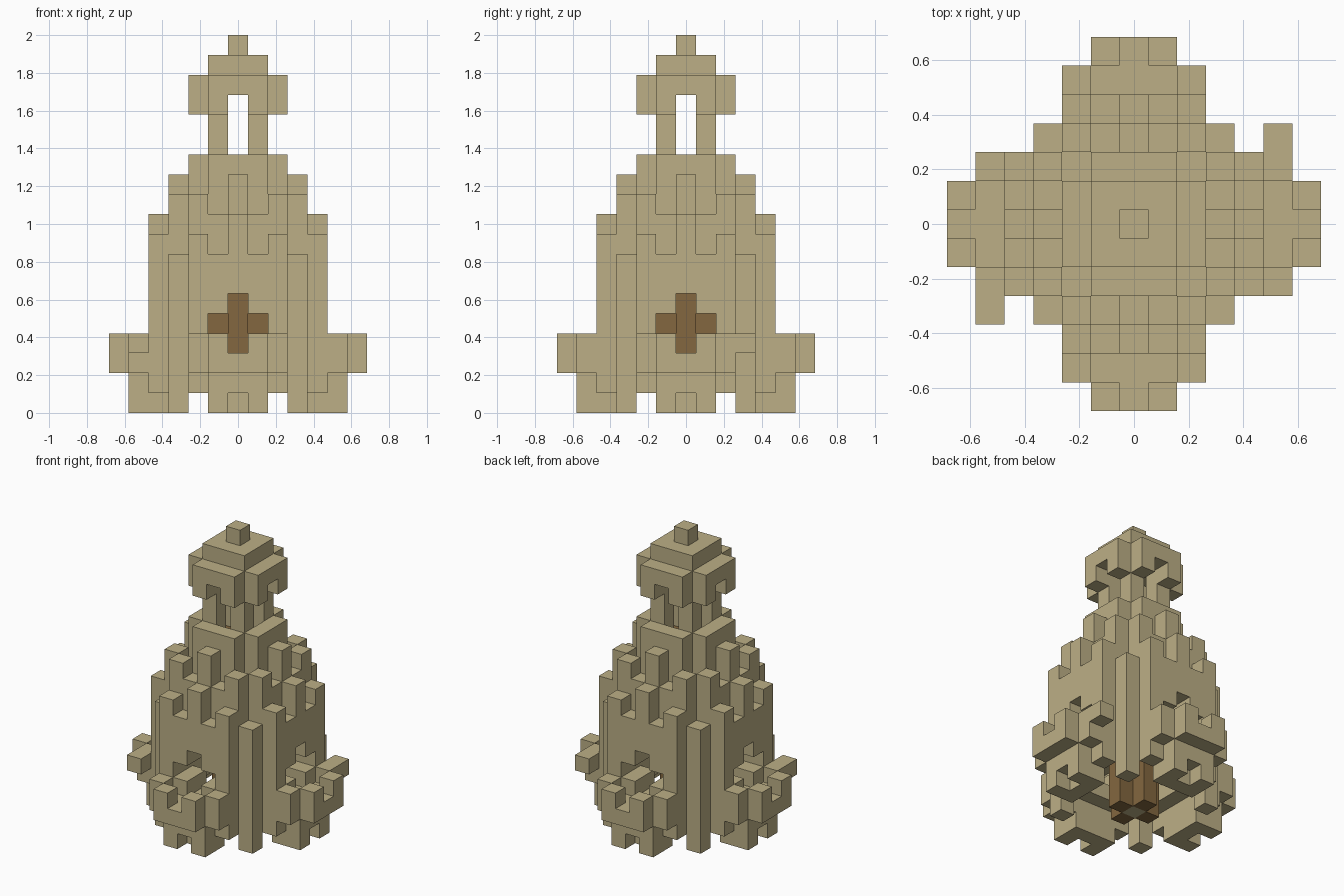
import bpy, bmesh
from mathutils import Vector

if "Cube" in bpy.data.objects:
    bpy.data.objects.remove(bpy.data.objects["Cube"], do_unlink=True)

U = 2 / 19  # edge of one block


def material(name, rgb):
    m = bpy.data.materials.new(name)
    m.use_nodes = True
    m.diffuse_color = (*rgb, 1)
    m.node_tree.nodes["Principled BSDF"].inputs["Base Color"].default_value = (*rgb, 1)
    return m


STONE = material("pale olive", (0.503, 0.429, 0.238))
BROWN = material("warm brown", (0.227, 0.136, 0.050))


def box(xs, ys, zs):
    """Blocks in inclusive index ranges."""
    return {(x, y, z) for x in range(xs[0], xs[1] + 1)
            for y in range(ys[0], ys[1] + 1) for z in range(zs[0], zs[1] + 1)}


def four(cells):
    """Repeat blocks on all four sides."""
    out = set()
    for x, y, z in cells:
        out |= {(x, y, z), (-y, x, z), (-x, -y, z), (y, -x, z)}
    return out


def mirror(cells):
    return cells | {(-x, y, z) for x, y, z in cells}


def plus(z0, z1):
    return box((0, 0), (-1, 1), (z0, z1)) | box((-1, 1), (0, 0), (z0, z1))


# Cross-shaped window tunnel through each side
window = box((0, 0), (-4, -2), (3, 5)) | box((-1, 1), (-4, -2), (4, 4))


def battlement(y, bottom, top):
    """One side of a wall with three raised teeth."""
    return (box((0, 0), (y, y), (bottom, top))
            | mirror(box((2, 2), (y, y), (bottom, top - 1)))
            | mirror(box((1, 1), (y, y), (bottom, top - 2))))


parts = {}
parts["outer_wall"] = four(battlement(-4, 1, 9) - window)
parts["upper_wall"] = four((battlement(-3, 2, 11) | box((2, 2), (-2, -2), (2, 9))) - window)
parts["corner_pillars"] = four(box((3, 3), (-3, -3), (0, 7)))

# Collar around the top opening
parts["collar"] = four(box((-1, 1), (-2, -2), (9, 12)) | box((1, 1), (-1, -1), (9, 12)))

# Basin-like balconies with their feet
balcony = (box((-2, 2), (-5, -5), (2, 2)) | box((-1, 1), (-6, -6), (2, 2))
           | mirror(box((2, 2), (-5, -5), (3, 3)) | box((1, 1), (-6, -6), (3, 3))))
parts["balconies"] = four(balcony)
parts["feet"] = four(box((-1, 1), (-5, -5), (1, 1)) | box((-1, 1), (-4, -4), (0, 0))
                     | mirror(box((1, 1), (-5, -5), (0, 0))))
parts["side_tabs"] = {(5, 3, 3), (-5, -3, 3)}

# Lantern head on four posts
parts["head_posts"] = four(box((1, 1), (1, 1), (13, 15)))
parts["head"] = (four(mirror(box((1, 1), (-2, -2), (15, 15))))
                 | box((-1, 1), (-2, 2), (16, 16)) | box((-2, 2), (-1, 1), (16, 16)))
parts["head_cap"] = box((-1, 1), (-1, 1), (17, 17))
parts["finial"] = {(0, 0, 18)}

# Inner core, seen through the openings
parts["base_plug"] = {(0, 0, 0)}
parts["core"] = plus(0, 11) - parts["base_plug"]

solid = set().union(*parts.values())
DIRS = [Vector(d) for d in ((1, 0, 0), (-1, 0, 0), (0, 1, 0), (0, -1, 0), (0, 0, 1), (0, 0, -1))]


def build(name, cells, mat):
    """Mesh of the exposed faces of a set of blocks."""
    bm = bmesh.new()
    for c in sorted(cells):
        mid = Vector(c) + Vector((0, 0, 0.5))
        for n in DIRS:
            if tuple(int(a + b) for a, b in zip(c, n)) in solid:
                continue
            a = Vector((n.y, n.z, n.x)) / 2
            b = n.cross(a)
            corners = (-a - b, a - b, a + b, -a + b)
            bm.faces.new([bm.verts.new((mid + n / 2 + k) * U) for k in corners])
    bmesh.ops.remove_doubles(bm, verts=bm.verts, dist=U / 100)
    bmesh.ops.dissolve_limit(bm, angle_limit=0.01, verts=bm.verts, edges=bm.edges)
    mesh = bpy.data.meshes.new(name)
    bm.to_mesh(mesh)
    bm.free()
    mesh.materials.append(mat)
    bpy.context.collection.objects.link(bpy.data.objects.new(name, mesh))


for name, cells in parts.items():
    build(name, cells, BROWN if name == "core" else STONE)
